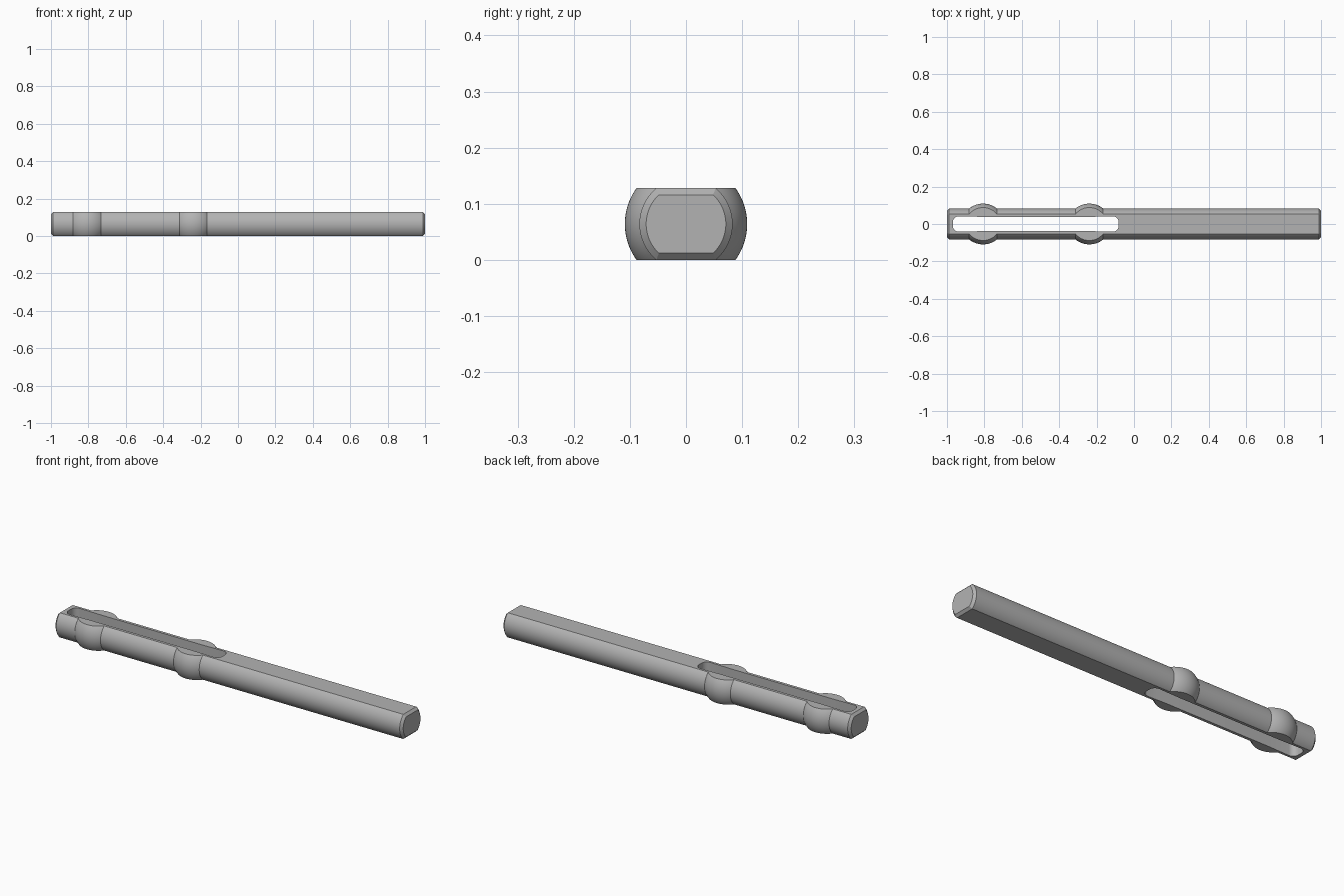
import bpy, bmesh, math
from mathutils import Vector

if "Cube" in bpy.data.objects:
    bpy.data.objects.remove(bpy.data.objects["Cube"])

R, H, CH = 0.083, 0.064, 0.012          # rod radius, half height, end chamfer
BULGES, BW, BR = (-0.807, -0.239), 0.074, 0.109

steel = bpy.data.materials.new("steel_grey")
steel.diffuse_color = (0.45, 0.45, 0.45, 1)
steel.use_nodes = True
steel.node_tree.nodes["Principled BSDF"].inputs["Base Color"].default_value = steel.diffuse_color


def make(name, bm):
    bmesh.ops.recalc_face_normals(bm, faces=bm.faces)
    me = bpy.data.meshes.new(name)
    bm.to_mesh(me)
    bm.free()
    me.materials.append(steel)
    ob = bpy.data.objects.new(name, me)
    bpy.context.collection.objects.link(ob)
    return ob


# Turned profile: chamfered ends and two arc bulges
profile = [(-1, R - CH), (-1 + CH, R)]
rise = BR - R
arc_r = (BW ** 2 + rise ** 2) / (2 * rise)
half = math.asin(BW / arc_r)
for c in BULGES:
    for i in range(17):
        a = half * (i / 8 - 1)
        profile.append((c + arc_r * math.sin(a), BR - arc_r + arc_r * math.cos(a)))
profile += [(1 - CH, R), (1, R - CH)]

bm = bmesh.new()
vs = [bm.verts.new((x, 0, r)) for x, r in profile]
es = [bm.edges.new(p) for p in zip(vs, vs[1:])]
bmesh.ops.spin(bm, geom=vs + es, cent=(0, 0, 0), axis=(1, 0, 0),
               angle=2 * math.pi, steps=96)
bmesh.ops.remove_doubles(bm, verts=bm.verts, dist=1e-5)
bmesh.ops.holes_fill(bm, edges=[e for e in bm.edges if e.is_boundary], sides=0)


# Flats on top and bottom, with chamfers at both ends
def slice_off(co, no):
    bmesh.ops.bisect_plane(bm, geom=bm.verts[:] + bm.edges[:] + bm.faces[:], dist=1e-6,
                           plane_co=Vector(co), plane_no=Vector(no).normalized(),
                           clear_outer=True)
    bmesh.ops.holes_fill(bm, edges=[e for e in bm.edges if e.is_boundary], sides=0)


for s in (-1, 1):
    slice_off((0, 0, s * H), (0, 0, s))
    for e in (-1, 1):
        slice_off((e * (1 - CH), 0, s * H), (e, 0, s))
bmesh.ops.translate(bm, verts=bm.verts, vec=(0, 0, H))
rod = make("slotted_rod", bm)

# Slot cutter: long opening with rounded corners, slightly narrower in the middle
X0, X1, W, CR = -0.968, -0.082, 0.041, 0.03
outline = []
for cx, cy, start in ((X1 - CR, W - CR, 0), (X0 + CR, W - CR, 90),
                      (X0 + CR, CR - W, 180), (X1 - CR, CR - W, 270)):
    for i in range(9):
        a = math.radians(start + i * 90 / 8)
        outline.append((cx + CR * math.cos(a), cy + CR * math.sin(a)))
    if start == 0:
        outline += [(-0.239, 0.038), (-0.807, 0.038)]
    if start == 180:
        outline += [(-0.807, -0.038), (-0.239, -0.038)]
bm = bmesh.new()
face = bm.faces.new([bm.verts.new((x, y, -0.1)) for x, y in outline])
ext = bmesh.ops.extrude_face_region(bm, geom=[face])
bmesh.ops.translate(bm, vec=(0, 0, 0.4),
                    verts=[g for g in ext["geom"] if isinstance(g, bmesh.types.BMVert)])
cutter = make("slot_cutter", bm)
cutter.hide_render = True

# Cut the slot and shade the curved sides smooth
mod = rod.modifiers.new("slot", "BOOLEAN")
mod.operation, mod.solver, mod.object = "DIFFERENCE", "EXACT", cutter
bpy.context.view_layer.objects.active = rod
rod.select_set(True)
bpy.ops.object.modifier_apply(modifier=mod.name)
bpy.data.objects.remove(cutter)
bpy.ops.object.shade_smooth_by_angle(angle=math.radians(25))
